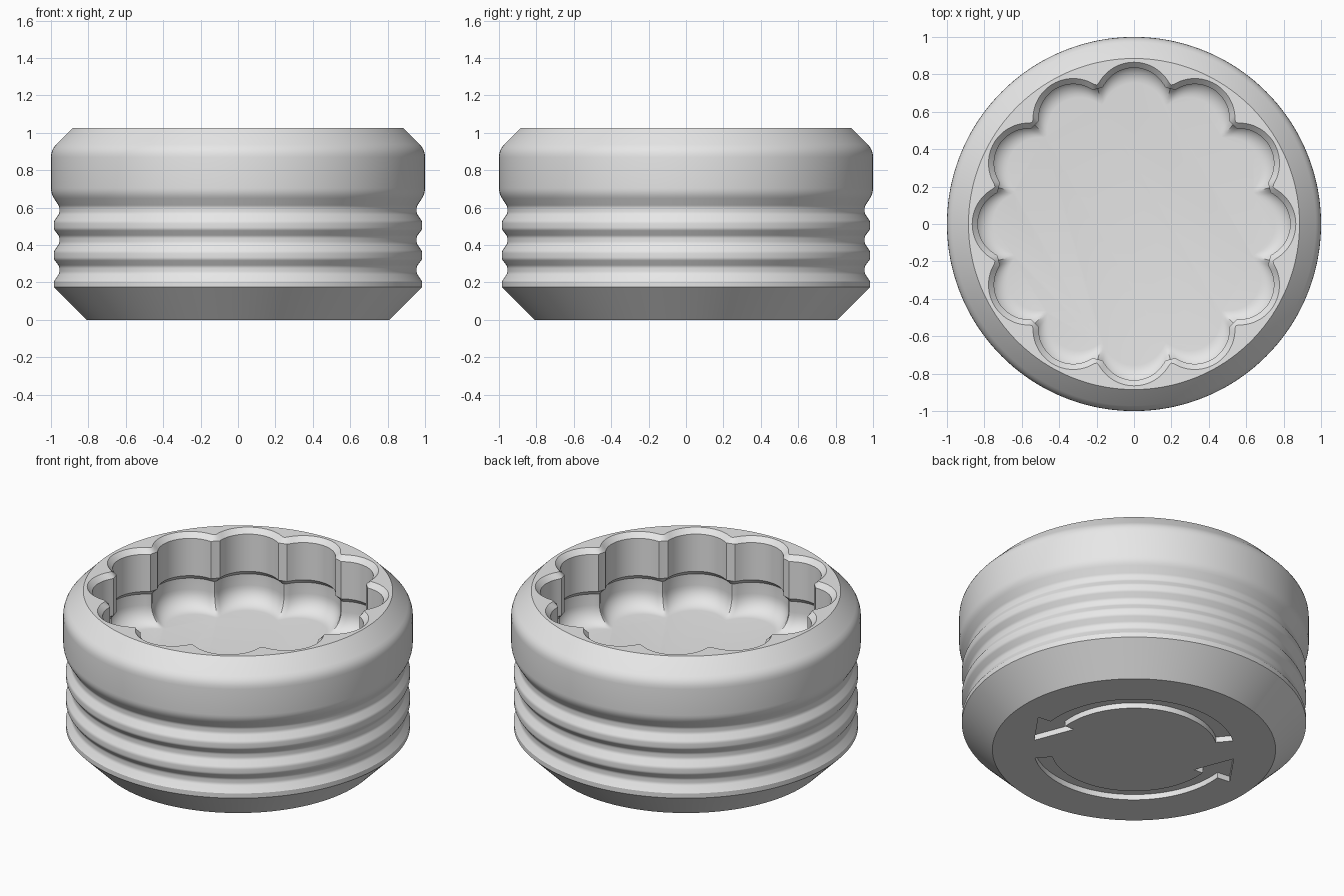
import bpy, bmesh, math
from math import sin, cos, radians, sqrt, pi

if bpy.data.objects.get("Cube"):
    bpy.data.objects.remove(bpy.data.objects["Cube"], do_unlink=True)

SEGMENTS, LOBES = 360, 12

grey = bpy.data.materials.new("plain grey")
grey.use_nodes = True
grey.diffuse_color = (0.8, 0.8, 0.8, 1)
grey.node_tree.nodes["Principled BSDF"].inputs["Base Color"].default_value = (0.8, 0.8, 0.8, 1)


def add_object(name, bm):
    bmesh.ops.recalc_face_normals(bm, faces=bm.faces[:])
    mesh = bpy.data.meshes.new(name)
    bm.to_mesh(mesh)
    bm.free()
    mesh.materials.append(grey)
    obj = bpy.data.objects.new(name, mesh)
    bpy.context.collection.objects.link(obj)
    return obj


def rounded(corners, steps=4):
    """Profile points, with each corner (r, z, cut) eased by a small curve."""
    out = []
    for i, (r, z, cut) in enumerate(corners):
        if not cut:
            out.append((r, z))
            continue
        ends = []
        for r2, z2, _ in (corners[i - 1], corners[i + 1]):
            f = cut / math.hypot(r2 - r, z2 - z)
            ends.append((r + (r2 - r) * f, z + (z2 - z) * f))
        (ar, az), (br, bz) = ends
        for k in range(steps + 1):
            t = k / steps
            out.append(((1 - t) ** 2 * ar + 2 * t * (1 - t) * r + t * t * br,
                        (1 - t) ** 2 * az + 2 * t * (1 - t) * z + t * t * bz))
    return out


def scallop(angle, inset):
    """Radius of the lobed pocket outline."""
    step = 2 * pi / LOBES
    a = (angle + step / 2) % step - step / 2
    centre, size = 0.65, 0.215 - inset
    lobe = centre * cos(a) + sqrt(max(0, size ** 2 - (centre * sin(a)) ** 2))
    return max(lobe, 0.77 - inset * 0.7)


# Outer shell: bottom chamfer, three ribs, rim band and top chamfer
corners = [(0.81, 0, 0), (0.985, 0.175, 0), (0.985, 0.205, 0)]
for base in (0.205, 0.365, 0.525):
    corners += [(0.955, base + 0.045, 0.01), (0.955, base + 0.08, 0.01)]
    if base < 0.5:
        corners += [(0.985, base + 0.12, 0.01), (0.985, base + 0.16, 0.01)]
corners += [(1, 0.675, 0.03), (1, 0.91, 0.04), (0.885, 1.025, 0)]

angles = [2 * pi * i / SEGMENTS for i in range(SEGMENTS)]
rings = [([r] * SEGMENTS, z) for r, z in rounded(corners)]

# Lobed pocket: rim chamfer, wall, undercut and filleted floor
for inset, z in ((0, 1.025), (0.03, 0.995), (0.03, 0.76), (0, 0.73), (0, 0.66)):
    rings.append(([scallop(a, inset) for a in angles], z))
FILLET = 0.11
for k in range(1, 9):
    t = k / 8 * pi / 2
    rings.append(([scallop(a, 0) - FILLET * (1 - cos(t)) for a in angles],
                  0.66 - FILLET * sin(t)))

bm = bmesh.new()
loops = [[bm.verts.new((r * cos(a), r * sin(a), z)) for r, a in zip(radii, angles)]
         for radii, z in rings]
for low, high in zip(loops, loops[1:]):
    for i in range(SEGMENTS):
        j = (i + 1) % SEGMENTS
        bm.faces.new((low[i], low[j], high[j], high[i]))
bm.faces.new(loops[0])
bm.faces.new(loops[-1])
cap = add_object("ribbed_cap", bm)

# Two curved arrows engraved in the underside
DEPTH = 0.035
bm = bmesh.new()
for turn in (0, pi):
    start, end = radians(130) + turn, radians(-6) + turn
    sweep = [start + (end - start) * k / 48 for k in range(49)]
    outline = [(0.575, a) for a in sweep]
    outline += [(0.66, end), (0.58, end - radians(23.4)), (0.414, end)]
    outline += [(0.475, a) for a in reversed(sweep)]
    face = bm.faces.new([bm.verts.new((r * cos(a), r * sin(a), -0.05)) for r, a in outline])
    top = bmesh.ops.extrude_face_region(bm, geom=[face])["geom"]
    bmesh.ops.translate(bm, vec=(0, 0, 0.05 + DEPTH),
                        verts=[v for v in top if isinstance(v, bmesh.types.BMVert)])
cutter = add_object("arrow_cutter", bm)
cutter.hide_render = True

engrave = cap.modifiers.new("engraved arrows", "BOOLEAN")
engrave.operation = "DIFFERENCE"
engrave.solver = "EXACT"
engrave.object = cutter

bpy.ops.object.select_all(action="DESELECT")
cap.select_set(True)
bpy.context.view_layer.objects.active = cap
bpy.ops.object.modifier_apply(modifier=engrave.name)
bpy.data.objects.remove(cutter, do_unlink=True)
bpy.ops.object.shade_smooth_by_angle(angle=radians(30))
